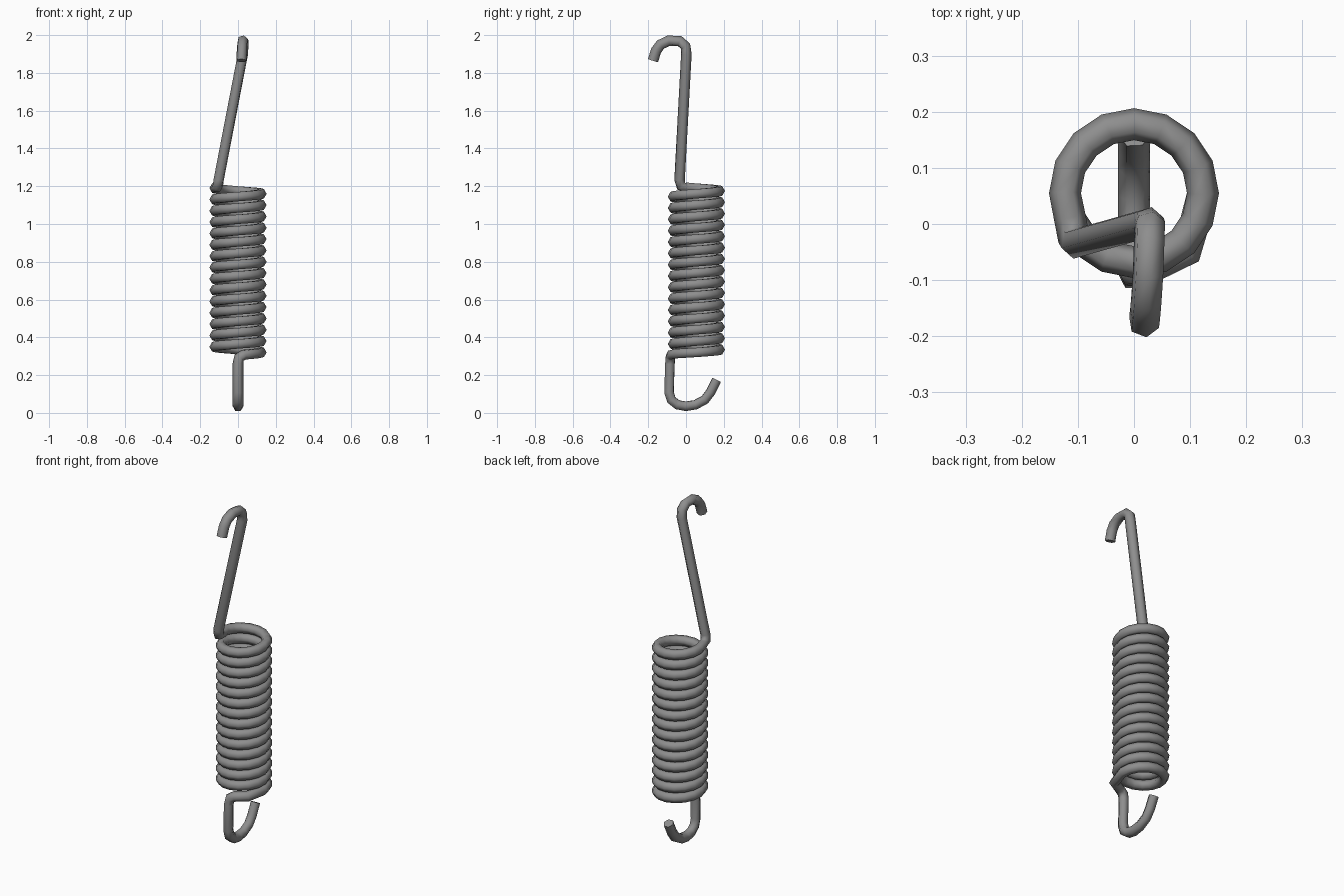
import bpy, bmesh, math
from mathutils import Vector

cube = bpy.data.objects.get("Cube")
if cube:
    bpy.data.objects.remove(cube, do_unlink=True)

WIRE, SIDES = 0.0285, 6
COIL_R, COIL_Y = 0.123, 0.055
PITCH, TURNS, STEPS = 0.06, 14, 16
COIL_Z = 0.32

steel = bpy.data.materials.new("steel grey")
steel.use_nodes = True
steel.diffuse_color = (0.27, 0.27, 0.27, 1)
steel.node_tree.nodes["Principled BSDF"].inputs["Base Color"].default_value = steel.diffuse_color

# Lower hook, from its open tip up to the coil
lower = [Vector((0, y, z)) for y, z in (
    (0.162, 0.175), (0.13, 0.11), (0.1, 0.07), (0.05, 0.043), (0, 0.035),
    (-0.045, 0.043), (-0.077, 0.068), (-0.09, 0.11), (-0.085, 0.26))]
lower += [Vector((0.006, -0.083, 0.293)), Vector((0.032, -0.076, 0.308)),
          Vector((0.094, -0.048, 0.314))]

# Close-wound coil
coil, radials = [], []
for i in range(TURNS * STEPS + 10):
    a = math.tau * i / STEPS
    radial = Vector((math.cos(a), math.sin(a), 0))
    radials.append(radial)
    coil.append(Vector((0, COIL_Y, COIL_Z + PITCH * i / STEPS)) + COIL_R * radial)

# Long upper arm and hook, from the coil to its open tip
upper = [Vector(p) for p in (
    (-0.107, -0.026, 1.2), (-0.102, -0.034, 1.235), (0.026, 0.002, 1.9),
    (0.028, -0.003, 1.942), (0.027, -0.033, 1.968), (0.025, -0.09, 1.971),
    (0.022, -0.135, 1.95), (0.02, -0.158, 1.918), (0.018, -0.175, 1.865))]

path = lower + coil + upper
first, last = len(lower), len(lower) + len(coil) - 1
tangents = []
for i, p in enumerate(path):
    before = (p - path[i - 1]).normalized() if i else Vector()
    after = (path[i + 1] - p).normalized() if i + 1 < len(path) else Vector()
    tangents.append((before + after).normalized())

# Cross-section direction: radial on the coil, carried without twist along the ends
refs = [None] * len(path)
for i in range(first, last + 1):
    refs[i] = radials[i - first]
for i in range(first - 1, -1, -1):
    refs[i] = tangents[i + 1].rotation_difference(tangents[i]) @ refs[i + 1]
for i in range(last + 1, len(path)):
    refs[i] = tangents[i - 1].rotation_difference(tangents[i]) @ refs[i - 1]

# Sweep the six-sided wire along the path
bm = bmesh.new()
rings = []
for p, t, r in zip(path, tangents, refs):
    u = (r - t * r.dot(t)).normalized()
    v = t.cross(u)
    angles = [math.tau * k / SIDES for k in range(SIDES)]
    rings.append([bm.verts.new(p + WIRE * (u * math.cos(a) + v * math.sin(a))) for a in angles])
for a, b in zip(rings, rings[1:]):
    for k in range(SIDES):
        n = (k + 1) % SIDES
        bm.faces.new((a[k], a[n], b[n], b[k]))
bm.faces.new(rings[0][::-1])
bm.faces.new(rings[-1])
bmesh.ops.recalc_face_normals(bm, faces=bm.faces)

mesh = bpy.data.meshes.new("extension_spring")
bm.to_mesh(mesh)
bm.free()
mesh.materials.append(steel)
spring = bpy.data.objects.new("extension_spring", mesh)
bpy.context.collection.objects.link(spring)
bpy.ops.object.select_all(action='DESELECT')
spring.select_set(True)
bpy.context.view_layer.objects.active = spring
bpy.ops.object.shade_smooth_by_angle(angle=math.radians(75))
